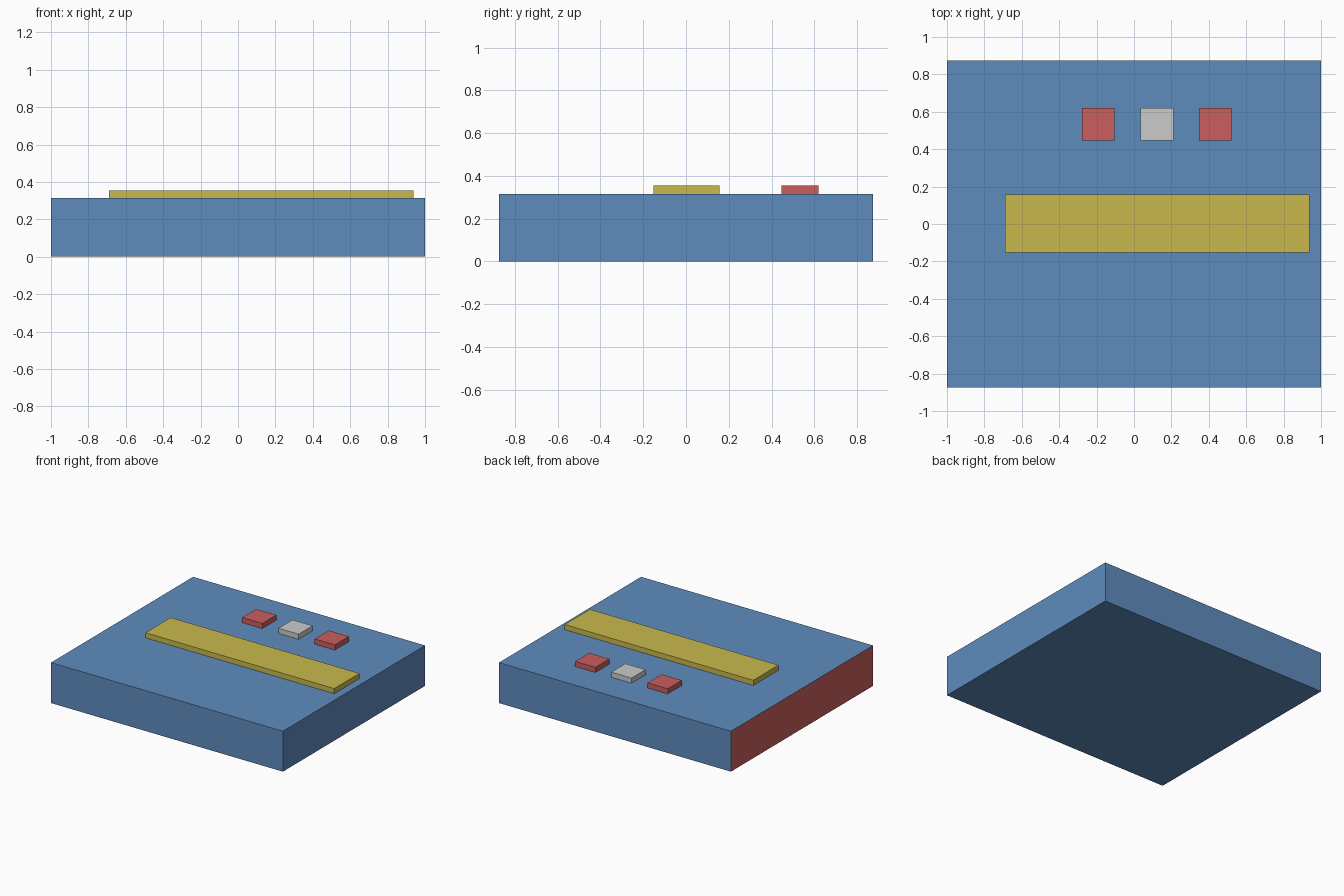
import bpy
import bmesh

if "Cube" in bpy.data.objects:
    bpy.data.objects.remove(bpy.data.objects["Cube"])


def material(name, rgb):
    """Flat colour given as 0-255 sRGB, stored as linear."""
    def lin(c):
        c /= 255
        return c / 12.92 if c <= 0.04045 else ((c + 0.055) / 1.055) ** 2.4
    m = bpy.data.materials.new(name)
    m.diffuse_color = (*[lin(c) for c in rgb], 1)
    m.use_nodes = True
    m.node_tree.nodes["Principled BSDF"].inputs["Base Color"].default_value = m.diffuse_color
    return m


BLUE = material("blue", (94, 140, 190))
RED = material("red", (203, 94, 95))
YELLOW = material("yellow", (201, 185, 77))
GREY = material("light_grey", (203, 203, 203))


def box(name, xs, ys, zs, *mats):
    """Box spanning the given x, y and z ranges."""
    bm = bmesh.new()
    bmesh.ops.create_cube(bm, size=1)
    for v in bm.verts:
        v.co = [(r[0] + r[1]) / 2 + c * (r[1] - r[0])
                for c, r in zip(v.co, (xs, ys, zs))]
    mesh = bpy.data.meshes.new(name)
    bm.to_mesh(mesh)
    bm.free()
    for m in mats:
        mesh.materials.append(m)
    obj = bpy.data.objects.new(name, mesh)
    bpy.context.collection.objects.link(obj)
    return obj


TOP, RAISED = 0.315, 0.355

# Main slab, with its left end face in red
body = box("body", (-1, 1), (-0.875, 0.875), (0, TOP), BLUE, RED)
for face in body.data.polygons:
    if face.normal.x < -0.5:
        face.material_index = 1

# Long raised bar across the top
box("long_bar", (-0.69, 0.937), (-0.153, 0.157), (TOP, RAISED), YELLOW)

# Row of three square buttons
buttons = (("left", -0.19, RED), ("middle", 0.123, GREY), ("right", 0.435, RED))
for side, x, mat in buttons:
    box(side + "_button", (x - 0.087, x + 0.087), (0.447, 0.62), (TOP, RAISED), mat)
